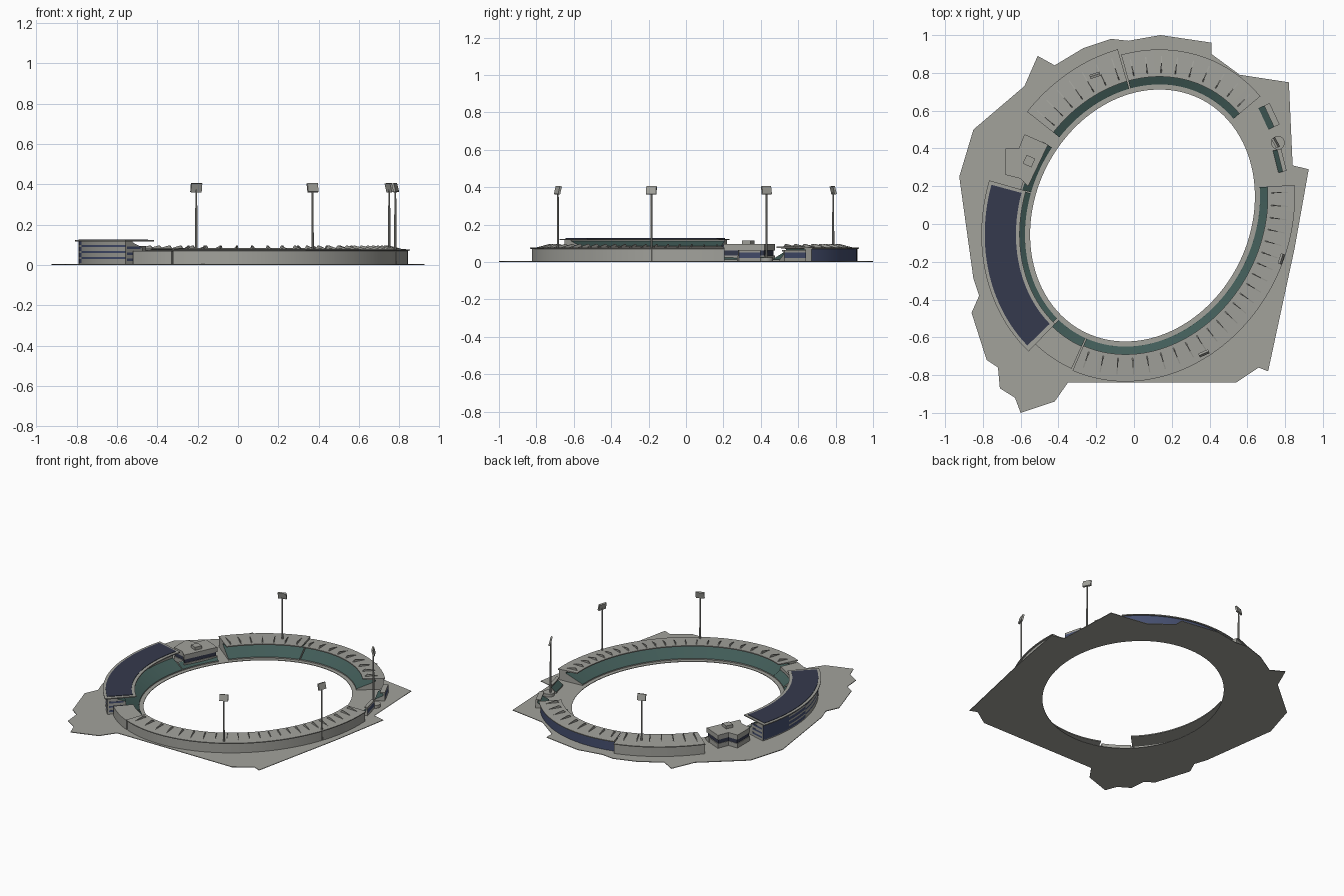
import bpy, bmesh, math
from mathutils import Vector, Matrix

cube = bpy.data.objects.get("Cube")
if cube:
    bpy.data.objects.remove(cube, do_unlink=True)


def material(name, rgb):
    m = bpy.data.materials.new(name)
    m.diffuse_color = (*rgb, 1)
    m.use_nodes = True
    m.node_tree.nodes["Principled BSDF"].inputs["Base Color"].default_value = (*rgb, 1)
    return m


MATS = [material("concrete grey", (0.36, 0.36, 0.33)),
        material("seat teal", (0.055, 0.11, 0.10)),
        material("roof navy", (0.036, 0.042, 0.075)),
        material("glass blue", (0.06, 0.078, 0.16))]
GREY, TEAL, NAVY, BLUE = range(4)
CENTRE = Vector((0.045, 0.045, 0))


def oval(deg, d=0.0, z=0.0):
    """Point at a polar angle on the tilted field oval, pushed outwards by d."""
    a = math.radians(deg)
    c, s = math.cos(a), math.sin(a)
    gx, gy = 2.89 * c - 0.39 * s, 2.30 * s - 0.39 * c
    r = 1 / math.sqrt(c * gx + s * gy)
    n = Vector((gx, gy, 0)).normalized()
    return CENTRE + Vector((c, s, 0)) * r + n * d + Vector((0, 0, z))


def finish(bm, name, smooth=False):
    bmesh.ops.recalc_face_normals(bm, faces=bm.faces)
    mesh = bpy.data.meshes.new(name)
    bm.to_mesh(mesh)
    bm.free()
    for m in MATS:
        mesh.materials.append(m)
    ob = bpy.data.objects.new(name, mesh)
    bpy.context.collection.objects.link(ob)
    if smooth:
        bpy.ops.object.select_all(action="DESELECT")
        ob.select_set(True)
        bpy.context.view_layer.objects.active = ob
        bpy.ops.object.shade_smooth_by_angle(angle=math.radians(20))
    return ob


def sweep(bm, profile, a0, a1, rule=lambda edge, deg: GREY, step=2.0):
    """Sweep a closed (d, z) profile along the oval; rule picks the colour."""
    count = max(1, round((a1 - a0) / step))
    angles = [a0 + (a1 - a0) * i / count for i in range(count + 1)]
    rings = [[bm.verts.new(oval(a, d, z)) for d, z in profile] for a in angles]
    n = len(profile)
    for i in range(count):
        for j in range(n):
            k = (j + 1) % n
            f = bm.faces.new((rings[i][j], rings[i][k], rings[i + 1][k], rings[i + 1][j]))
            f.material_index = rule(j, angles[i])
    bm.faces.new(rings[0])
    bm.faces.new(rings[-1])


def prism(bm, points, z0, z1, colour):
    low = [bm.verts.new((x, y, z0)) for x, y in points]
    high = [bm.verts.new((x, y, z1)) for x, y in points]
    n = len(points)
    faces = [bm.faces.new(low), bm.faces.new(high)]
    faces += [bm.faces.new((low[i], low[(i + 1) % n], high[(i + 1) % n], high[i])) for i in range(n)]
    for f in faces:
        f.material_index = colour


def box(bm, matrix, size, colour):
    made = bmesh.ops.create_cube(bm, size=1, matrix=matrix @ Matrix.Diagonal((*size, 1)))
    for f in {f for v in made["verts"] for f in v.link_faces}:
        f.material_index = colour


# Ground apron with the field opening
outline = [(-.51, .89), (-.42, .84), (-.27, .93), (-.12, .98), (-.03, .97), (.14, 1), (.41, .96),
           (.41, .90), (.56, .79), (.82, .75), (.84, .31), (.925, .29), (.85, -.13), (.71, -.78),
           (.66, -.76), (.54, -.84), (-.35, -.84), (-.42, -.94), (-.60, -1), (-.63, -.92),
           (-.71, -.87), (-.72, -.76), (-.78, -.72), (-.86, -.47), (-.82, -.38), (-.85, -.29),
           (-.925, .25), (-.85, .50), (-.58, .73)]
curve = bpy.data.curves.new("ground_outline", "CURVE")
curve.dimensions = "2D"
curve.fill_mode = "BOTH"
curve.extrude = 0.002
for loop in (outline, [oval(a)[:2] for a in range(0, 360, 3)]):
    spline = curve.splines.new("POLY")
    spline.points.add(len(loop) - 1)
    for p, xy in zip(spline.points, loop):
        p.co = (*xy, 0.002, 1)
    spline.use_cyclic_u = True
helper = bpy.data.objects.new("ground_helper", curve)
bpy.context.collection.objects.link(helper)
bpy.context.view_layer.update()
mesh = bpy.data.meshes.new_from_object(helper.evaluated_get(bpy.context.evaluated_depsgraph_get()))
bpy.data.objects.remove(helper, do_unlink=True)
mesh.materials.clear()
mesh.materials.append(MATS[GREY])
ground = bpy.data.objects.new("ground", mesh)
bpy.context.collection.objects.link(ground)

# Roofed stands: seating slope, canopy and outer wall in one profile
for name, a0, a1, w, wall, ribs in (("east_stand", -114.5, 14, .212, GREY, 23),
                                    ("north_stand", 47, 95, .212, BLUE, 9),
                                    ("northwest_stand", 95.6, 136.5, .245, GREY, 7)):
    bm = bmesh.new()
    profile = [(.027, 0), (.027, .012), (.15, .060), (.15, .070), (.068, .076), (.068, .083),
               (w, .077), (w, .071), (w - .01, .070), (w - .01, 0)]
    sweep(bm, profile, a0, a1, lambda e, a: TEAL if e in (1, 2) else wall if e == 8 else GREY)
    finish(bm, name, True)
    # Raised triangular ribs across the canopy
    bm = bmesh.new()
    for i in range(ribs):
        a = a0 + (a1 - a0) * (i + .5) / ribs
        sweep(bm, [(.085, .080), (.105, .097), (w - .03, .077)], a - .2, a + .2)
    finish(bm, name + "_roof_ribs")

# West pavilion: two seating tiers, banded outer wall, end walls
bm = bmesh.new()
profile = [(.027, 0), (.027, .012), (.12, .060), (.12, .085), (.19, .112), (.19, .117),
           (.24, .117), (.24, .100), (.24, .090), (.24, .070), (.24, .060), (.24, .040),
           (.24, .030), (.24, .010), (.24, 0)]


def pavilion_rule(edge, deg):
    if edge in (1, 3):
        return TEAL
    if 6 <= edge <= 12:
        return BLUE if (edge % 2 == 1) == (deg > 200) or deg < 185 else GREY
    return GREY


sweep(bm, profile, 169, 230.5, pavilion_rule)
finish(bm, "west_pavilion", True)
bm = bmesh.new()
sweep(bm, [(.055, .117), (.055, .124), (.258, .124), (.258, .117)], 168.5, 231.5)
finish(bm, "pavilion_roof", True)
bm = bmesh.new()
sweep(bm, [(.075, .124), (.075, .127), (.24, .127), (.24, .124)], 170, 230, lambda e, a: NAVY)
for f in bm.faces:
    f.material_index = NAVY
finish(bm, "pavilion_roof_panel", True)

# Window strips on both pavilion ends
bm = bmesh.new()
for a in (168.93, 230.5):
    for z in (.02, .05, .08):
        sweep(bm, [(.135, z), (.135, z + .012), (.23, z + .012), (.23, z)], a, a + .07,
              lambda e, d: BLUE)
for f in bm.faces:
    f.material_index = BLUE
finish(bm, "pavilion_end_windows")

# Low southwest link block with seats in front
bm = bmesh.new()
sweep(bm, [(.027, 0), (.027, .012), (.075, .045), (.075, .068), (.205, .068), (.205, 0)],
      231.5, 245, lambda e, a: TEAL if e == 1 else GREY)
finish(bm, "southwest_link_stand", True)

# Open seating in front of the clubhouse
bm = bmesh.new()
sweep(bm, [(.027, 0), (.027, .012), (.075, .04), (.085, .04), (.085, 0)], 143, 168.5,
      lambda e, a: TEAL if e == 1 else GREY)
finish(bm, "clubhouse_seats", True)

# Clubhouse: base, window band, upper storey and roof box
plan = [(-.58, .475), (-.455, .42), (-.56, .20), (-.60, .24), (-.68, .26), (-.68, .40), (-.61, .40)]
mid = Vector((-.59, .34))
inset = [mid + (Vector(p) - mid) * .95 for p in plan]
bm = bmesh.new()
prism(bm, plan, 0, .035, GREY)
prism(bm, inset, .035, .062, NAVY)
prism(bm, plan, .062, .095, GREY)
box(bm, Matrix.Translation((-.556, .333, .105)) @ Matrix.Rotation(math.radians(-25), 4, "Z"),
    (.05, .05, .022), GREY)
finish(bm, "clubhouse")

# Two small northeast stands: sloping seats, blue back wall, grey canopy
for i, (x, y, turn, length, depth) in enumerate(((.715, .57, 25, .125, .065), (.772, .335, 14, .12, .045))):
    place = Matrix.Translation((x, y, 0)) @ Matrix.Rotation(math.radians(turn), 4, "Z")
    bm = bmesh.new()
    h = depth / 2
    section = [(-h, 0), (-h, .012), (h - .012, .04), (h - .012, .056), (0, .056), (0, .063),
               (h, .063), (h, .05), (h, .02), (h, 0)]
    ends = [[bm.verts.new(place @ Vector((u, s * length / 2, z))) for u, z in section] for s in (-1, 1)]
    for j in range(len(section)):
        k = (j + 1) % len(section)
        f = bm.faces.new((ends[0][j], ends[0][k], ends[1][k], ends[1][j]))
        f.material_index = TEAL if j == 1 else BLUE if j == 7 else GREY
    for e in ends:
        bm.faces.new(e)
    finish(bm, f"northeast_small_stand_{i + 1}")

# Round kiosk between the small stands
bm = bmesh.new()
bmesh.ops.create_cone(bm, cap_ends=True, segments=20, radius1=.036, radius2=.036, depth=.022,
                      matrix=Matrix.Translation((.762, .43, .013)))
finish(bm, "round_kiosk", True)

# Floodlight masts with lamp panels tilted towards the field
for i, (x, y) in enumerate(((-.207, .787), (.37, -.685), (.78, -.185), (.75, .43))):
    bm = bmesh.new()
    bmesh.ops.create_cone(bm, cap_ends=True, segments=8, radius1=.0065, radius2=.0045, depth=.375,
                          matrix=Matrix.Translation((x, y, .1875)))
    facing = math.atan2(CENTRE.y - y, CENTRE.x - x)
    panel = (Matrix.Translation((x, y, .383)) @ Matrix.Rotation(facing, 4, "Z")
             @ Matrix.Rotation(math.radians(14), 4, "Y"))
    box(bm, panel, (.012, .056, .044), GREY)
    finish(bm, f"floodlight_{i + 1}")
